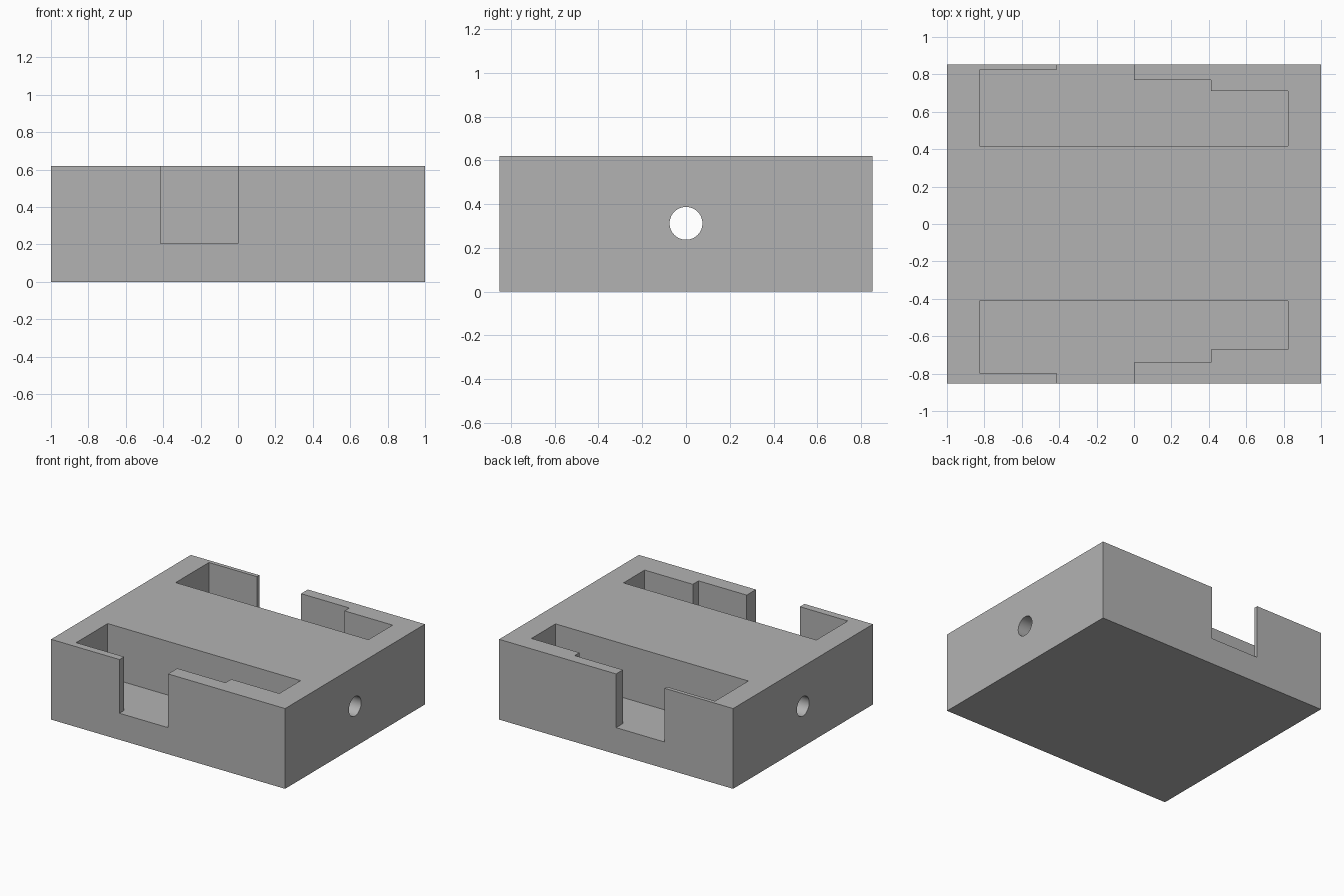
import bpy, bmesh
from math import radians
from mathutils import Matrix

if "Cube" in bpy.data.objects:
    bpy.data.objects.remove(bpy.data.objects["Cube"])

W, D, H = 2.0, 1.706, 0.62
FLOOR = 0.205

grey = bpy.data.materials.new("plain grey")
grey.use_nodes = True
colour = (0.45, 0.45, 0.45, 1)
grey.diffuse_color = colour
grey.node_tree.nodes["Principled BSDF"].inputs["Base Color"].default_value = colour


def make_object(name, bm):
    bmesh.ops.recalc_face_normals(bm, faces=bm.faces)
    mesh = bpy.data.meshes.new(name)
    bm.to_mesh(mesh)
    bm.free()
    mesh.materials.append(grey)
    obj = bpy.data.objects.new(name, mesh)
    bpy.context.collection.objects.link(obj)
    return obj


def pocket_cutter(name, side, inner, step, ledge, left):
    """Stepped pocket outline with a notch through the outer wall, extruded upward."""
    outline = [(-0.825, inner), (0.823, inner), (0.823, step), (0.412, step),
               (0.412, ledge), (0, ledge), (0, 1), (-0.415, 1),
               (-0.415, left), (-0.825, left)]
    bm = bmesh.new()
    face = bm.faces.new([bm.verts.new((x, side * y, FLOOR)) for x, y in outline])
    top = bmesh.ops.extrude_face_region(bm, geom=[face])["geom"]
    bmesh.ops.translate(bm, vec=(0, 0, H),
                        verts=[v for v in top if isinstance(v, bmesh.types.BMVert)])
    return make_object(name, bm)


# Solid block
bm = bmesh.new()
bmesh.ops.create_cube(bm, size=1, matrix=Matrix.Translation((0, 0, H / 2))
                      @ Matrix.Diagonal((W, D, H, 1)))
block = make_object("housing_block", bm)

# Round bore running from side to side
bm = bmesh.new()
bmesh.ops.create_cone(bm, cap_ends=True, segments=48, radius1=0.075, radius2=0.075,
                      depth=W + 0.4, matrix=Matrix.Translation((0, 0, 0.312))
                      @ Matrix.Rotation(radians(90), 4, "Y"))
cutters = [
    make_object("bore_cutter", bm),
    pocket_cutter("back_pocket_cutter", 1, 0.417, 0.711, 0.77, 0.823),
    pocket_cutter("front_pocket_cutter", -1, 0.412, 0.671, 0.741, 0.797),
]

# Cut the pockets and the bore, then discard the cutters
bpy.ops.object.select_all(action="DESELECT")
bpy.context.view_layer.objects.active = block
block.select_set(True)
for cutter in cutters:
    cut = block.modifiers.new(cutter.name, "BOOLEAN")
    cut.operation = "DIFFERENCE"
    cut.solver = "EXACT"
    cut.object = cutter
    bpy.ops.object.modifier_apply(modifier=cut.name)
    bpy.data.objects.remove(cutter)

bpy.ops.object.shade_smooth_by_angle(angle=radians(30))
